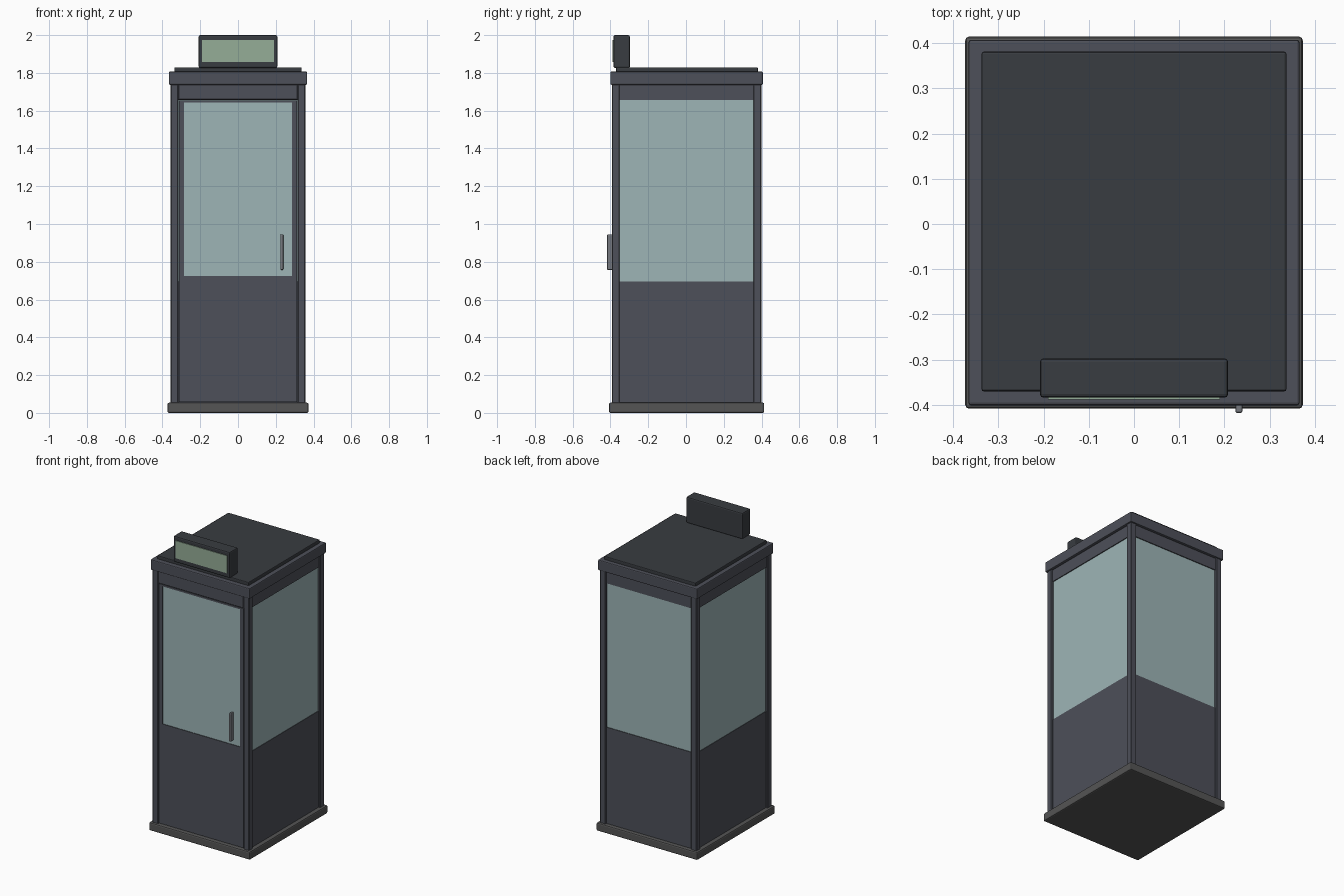
import bpy, bmesh
from mathutils import Vector

if "Cube" in bpy.data.objects:
    bpy.data.objects.remove(bpy.data.objects["Cube"])

CY = 0.003  # booth centre in y (handle sticks out at the front)


def material(name, rgb):
    m = bpy.data.materials.new(name)
    m.diffuse_color = (*rgb, 1)
    m.use_nodes = True
    m.node_tree.nodes["Principled BSDF"].inputs["Base Color"].default_value = m.diffuse_color
    return m


BODY = material("body_paint", (0.075, 0.08, 0.10))
ROOF = material("roof_paint", (0.04, 0.045, 0.052))
BASE = material("base_grey", (0.09, 0.09, 0.09))
GLASS = material("glass", (0.34, 0.46, 0.47))
SIGN = material("sign_glow", (0.30, 0.42, 0.31))
METAL = material("metal", (0.18, 0.19, 0.21))


def box(name, x, y, z, mat, bevel=0.0, segments=2):
    """Box from (min, max) ranges with optional bevelled edges."""
    lo, hi = Vector((x[0], y[0], z[0])), Vector((x[1], y[1], z[1]))
    bm = bmesh.new()
    bmesh.ops.create_cube(bm, size=1)
    for v in bm.verts:
        v.co = Vector(v.co[i] * (hi[i] - lo[i]) for i in range(3))
    if bevel:
        bmesh.ops.bevel(bm, geom=bm.edges[:], offset=bevel, segments=segments,
                        profile=0.5, affect='EDGES')
    me = bpy.data.meshes.new(name)
    bm.to_mesh(me)
    bm.free()
    ob = bpy.data.objects.new(name, me)
    ob.location = (lo + hi) / 2
    me.materials.append(mat)
    bpy.context.collection.objects.link(ob)
    return ob


def sym(half, centre=0.0):
    return (centre - half, centre + half)


# Plinth, cornice and roof slab
box("base", sym(0.373), sym(0.411, CY), (0, 0.054), BASE, 0.008)
box("cornice", sym(0.366), sym(0.404, CY), (1.737, 1.807), BODY, 0.006)
box("roof_slab", sym(0.337), (-0.370, 0.381), (1.800, 1.829), ROOF, 0.005)

# Corner posts
for sx, side in ((-1, "left"), (1, "right")):
    for sy, end in ((-1, "front"), (1, "back")):
        box(f"{end}_{side}_post", sym(0.021, sx * 0.336), sym(0.021, CY + sy * 0.375),
            (0.045, 1.745), BODY, 0.004, 1)

# Side walls: lower panel, pane and header
for sx, side in ((-1, "left"), (1, "right")):
    box(f"{side}_lower_panel", sym(0.012, sx * 0.333), sym(0.356, CY), (0.045, 0.696), BODY)
    box(f"{side}_glass", sym(0.006, sx * 0.336), sym(0.356, CY), (0.696, 1.66), GLASS)
    box(f"{side}_header", sym(0.014, sx * 0.334), sym(0.356, CY), (1.657, 1.745), BODY)

# Back wall
yb = CY + 0.375
box("back_lower_panel", sym(0.317), sym(0.012, yb - 0.002), (0.045, 0.696), BODY)
box("back_glass", sym(0.317), sym(0.006, yb), (0.696, 1.66), GLASS)
box("back_header", sym(0.317), sym(0.014, yb - 0.002), (1.657, 1.745), BODY)

# Front door: stiles, rails, pane, and header above
yf = CY - 0.377
box("door_lower_panel", sym(0.312), sym(0.014, yf), (0.058, 0.725), BODY)
box("door_top_rail", sym(0.312), sym(0.014, yf), (1.643, 1.655), BODY)
for sx, side in ((-1, "left"), (1, "right")):
    box(f"door_{side}_stile", sym(0.013, sx * 0.299), sym(0.014, yf), (0.725, 1.643), BODY)
box("door_glass", sym(0.286), sym(0.006, yf - 0.004), (0.725, 1.643), GLASS)
box("front_header", sym(0.316), sym(0.018, yf), (1.658, 1.745), BODY, 0.003, 1)

# Door handle
box("door_handle", sym(0.008, 0.232), (-0.418, -0.385), (0.757, 0.945), METAL, 0.005)

# Roof sign with a lit front panel
box("sign_box", sym(0.208), (-0.384, -0.297), (1.826, 2.0), ROOF, 0.008)
box("sign_panel", sym(0.190), (-0.388, -0.375), (1.857, 1.974), SIGN)
